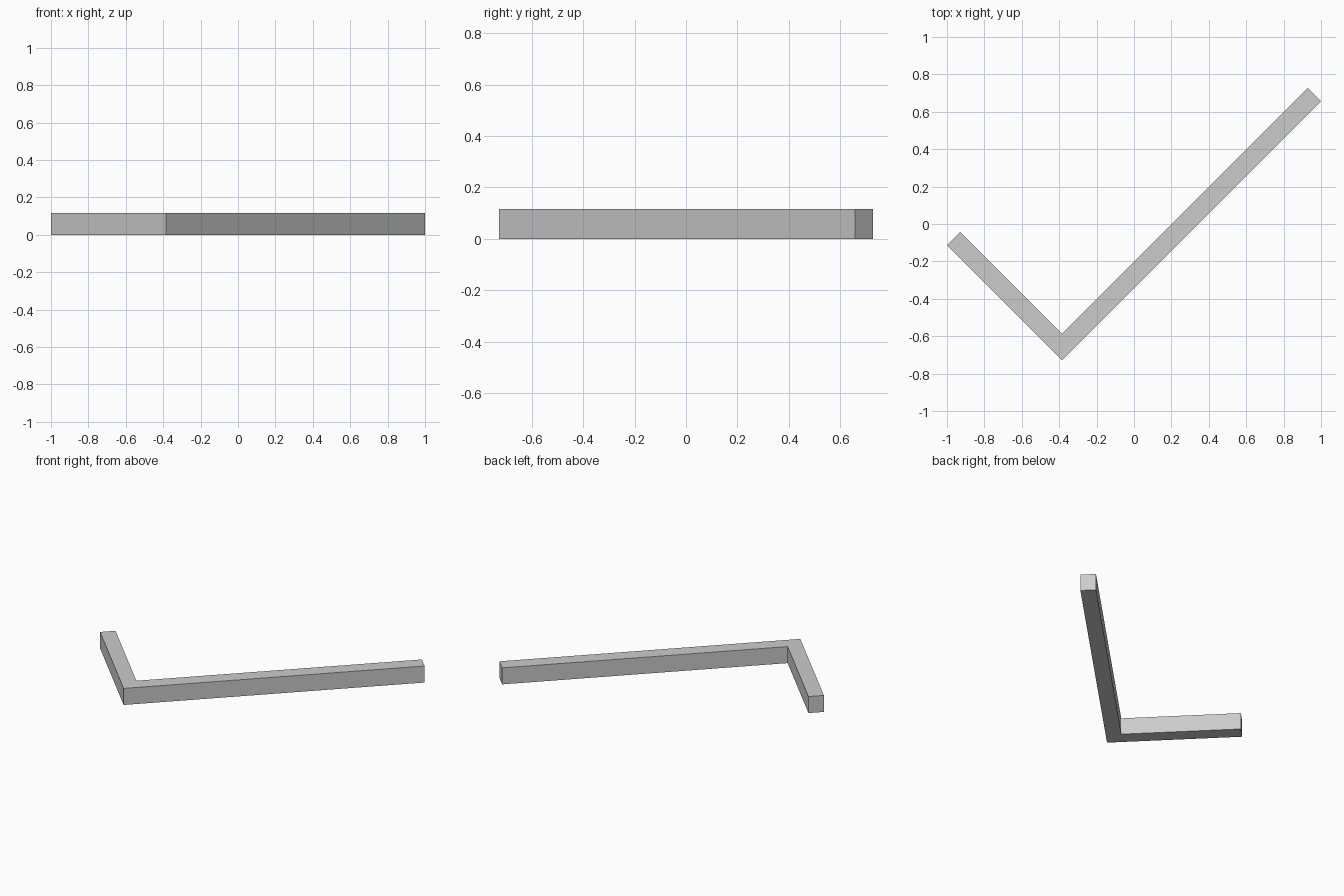
import bpy, bmesh

if "Cube" in bpy.data.objects:
    bpy.data.objects.remove(bpy.data.objects["Cube"])

X0, Y0 = -0.385, -0.728       # outer corner of the bend
SHORT, LONG = 0.615, 1.385    # arm reach along x (arms run at 45 degrees)
W = 0.071                     # bar width measured along x
HEIGHT = 0.117

# Check-shaped outline, counter-clockwise from the outer corner
outline = [
    (X0, Y0),
    (X0 + LONG, Y0 + LONG),
    (X0 + LONG - W, Y0 + LONG + W),
    (X0, Y0 + 2 * W),
    (X0 - SHORT + W, Y0 + SHORT + W),
    (X0 - SHORT, Y0 + SHORT),
]

# Extrude the outline upward into a solid bar
bm = bmesh.new()
base = bm.faces.new([bm.verts.new((x, y, 0)) for x, y in outline])
ext = bmesh.ops.extrude_face_region(bm, geom=[base], use_keep_orig=True)
top = [g for g in ext["geom"] if isinstance(g, bmesh.types.BMVert)]
bmesh.ops.translate(bm, verts=top, vec=(0, 0, HEIGHT))
bmesh.ops.recalc_face_normals(bm, faces=bm.faces)

mesh = bpy.data.meshes.new("check_mark")
bm.to_mesh(mesh)
bm.free()
bpy.context.collection.objects.link(bpy.data.objects.new("check_mark", mesh))
